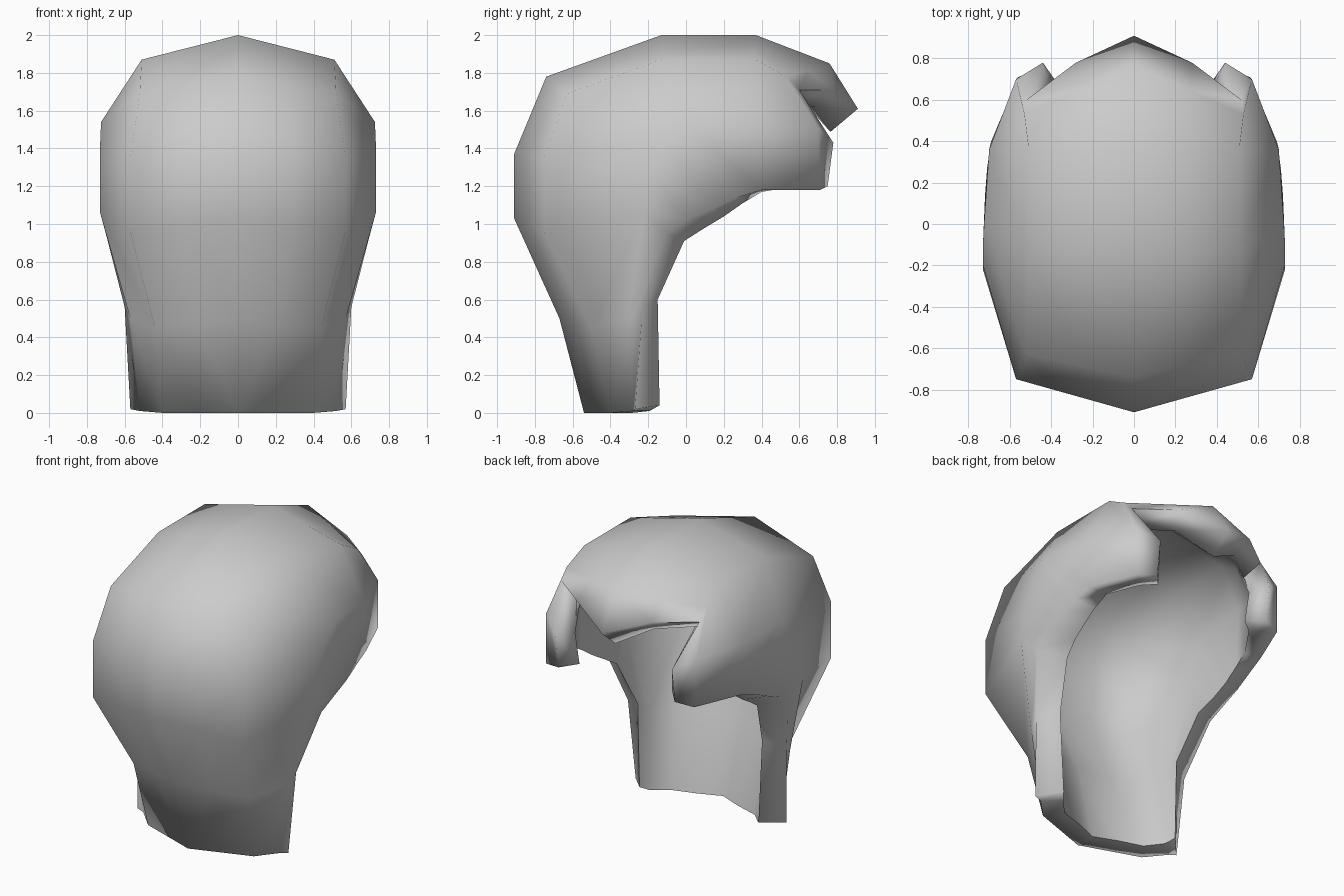
import bpy
import bmesh
from mathutils import Vector

cube = bpy.data.objects.get("Cube")
if cube:
    bpy.data.objects.remove(cube, do_unlink=True)

# Guide lines of the left half, each running from nape over the head to the face
crown_line = [(0, -.54, 0), (0, -.67, .5), (0, -.91, 1.03), (0, -.91, 1.37), (0, -.74, 1.78),
              (0, -.13, 2), (0, .37, 2), (0, .76, 1.85), (0, .91, 1.61)]
corner_line = [(.4, -.4, 0), (.44, -.5, .45), (.57, -.75, .96), (.57, -.75, 1.35), (.52, -.63, 1.69),
               (.51, -.13, 1.87), (.51, .37, 1.87), (.53, .53, 1.78), (.52, .6, 1.71)]
side_line = [(.52, -.28, .01), (.57, -.31, .5), (.73, -.22, 1.06), (.73, -.2, 1.25), (.73, -.1, 1.42),
             (.725, 0, 1.54), (.7, .36, 1.52), (.57, .7, 1.51), (.44, .78, 1.43)]
hem_line = [(.57, -.27, .02), (.6, -.23, .56), (.7, -.1, .95), (.72, .02, 1.03), (.72, .14, 1.08),
            (.71, .27, 1.14), (.69, .4, 1.18), (.56, .71, 1.18), (.44, .75, 1.2)]
# Inner edge of the turned-in hem
lip_line = [(.45, -.14, .04), (.47, -.15, .6), (.53, -.01, .91), (.56, .1, .98), (.57, .2, 1.04),
            (.57, .3, 1.11), (.56, .4, 1.17), (.44, .58, 1.2), (.35, .65, 1.21)]

# Brow line halfway between crown and corner, bulging out at the fringe
brow_line = [(Vector(a) + Vector(b)) / 2 for a, b in zip(crown_line, corner_line)]
brow_line[-1] = (.28, .78, 1.71)

THICKNESS = .14
FRINGE_THICKNESS = .19


def add_line(bm, points):
    return [bm.verts.new(p) for p in points]


def loft(bm, lines):
    """Join neighbouring guide lines with quads."""
    for a, b in zip(lines, lines[1:]):
        for i in range(len(a) - 1):
            bm.faces.new((a[i], b[i], b[i + 1], a[i + 1]))


def inset_line(line):
    """Copy a guide line, moved inwards along the surface normals."""
    points = []
    for i, v in enumerate(line):
        inward = -v.normal
        on_centre = v.co.x == 0
        if on_centre:
            inward.x = 0
        if i == 0:
            inward.z = 0
        fringe = on_centre and i >= len(line) - 2
        points.append(v.co + inward.normalized() * (FRINGE_THICKNESS if fringe else THICKNESS))
    return points


# Outer surface, then the lip and the inner surface
bm = bmesh.new()
outer = [add_line(bm, line) for line in (crown_line, brow_line, corner_line, side_line, hem_line)]
loft(bm, outer)
bm.normal_update()
inner_points = [inset_line(line) for line in reversed(outer[:-1])]
inner = [add_line(bm, line) for line in [lip_line] + inner_points]
loft(bm, [outer[-1]] + inner)

# Close the nape and the face opening between both surfaces
inner.reverse()
for end in (0, -1):
    for i in range(len(outer) - 1):
        bm.faces.new((outer[i][end], outer[i + 1][end], inner[i + 1][end], inner[i][end]))
bmesh.ops.recalc_face_normals(bm, faces=bm.faces)

mesh = bpy.data.meshes.new("hair_shell")
bm.to_mesh(mesh)
bm.free()
hair = bpy.data.objects.new("hair_shell", mesh)
bpy.context.collection.objects.link(hair)
mirror = hair.modifiers.new("mirror", 'MIRROR')
mirror.use_clip = True

# Plain grey colour
grey = bpy.data.materials.new("light_grey")
grey.use_nodes = True
colour = (.6, .6, .6, 1)
grey.diffuse_color = colour
grey.node_tree.nodes["Principled BSDF"].inputs["Base Color"].default_value = colour
mesh.materials.append(grey)

# Smooth surface and rounded hem, with only the tightest folds left crisp
bpy.ops.object.select_all(action='DESELECT')
hair.select_set(True)
bpy.context.view_layer.objects.active = hair
bpy.ops.object.convert(target='MESH')
bpy.ops.object.shade_smooth_by_angle(angle=1.6)
